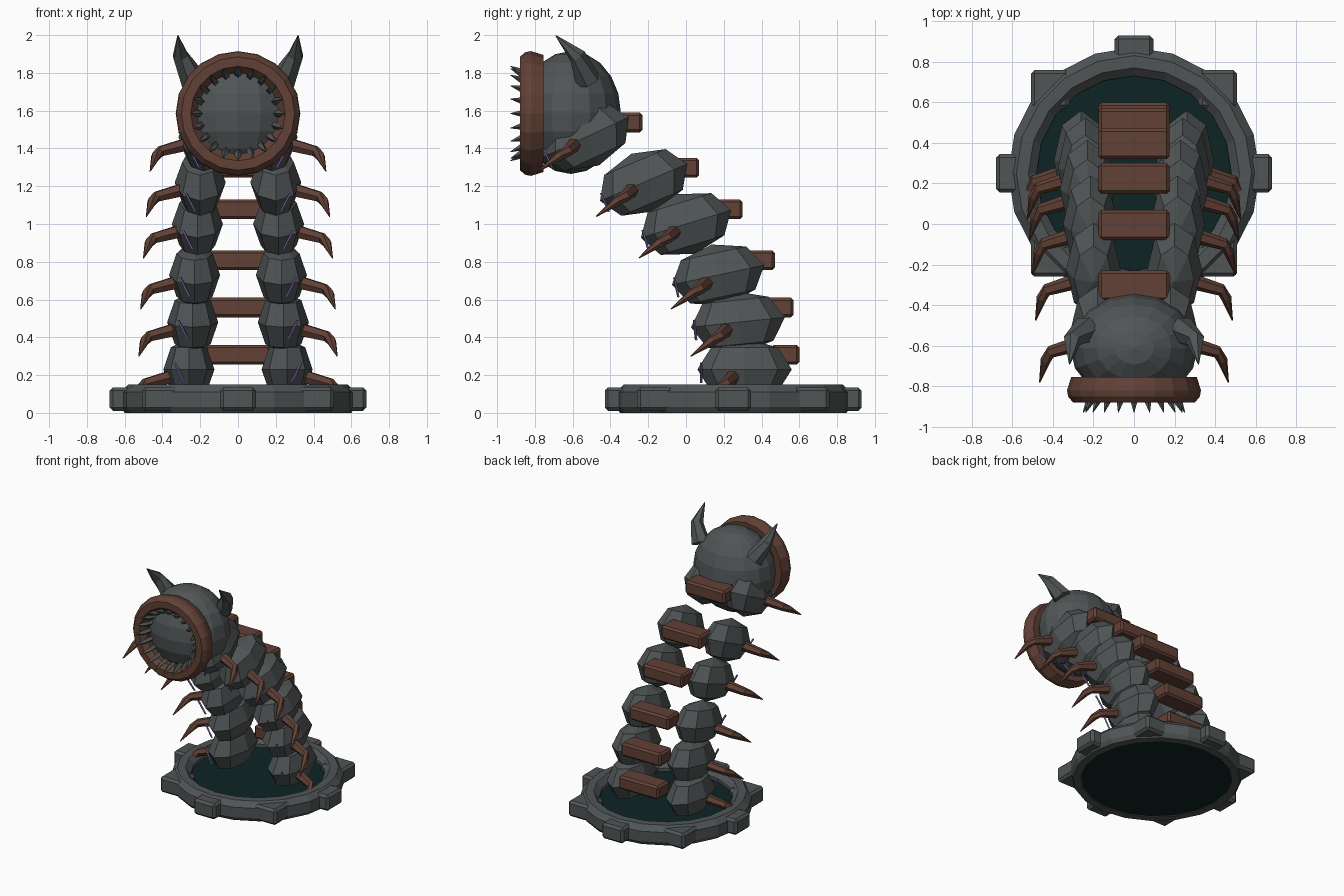
import bpy, bmesh, math
from mathutils import Vector, Matrix

cube = bpy.data.objects.get("Cube")
if cube:
    bpy.data.objects.remove(cube, do_unlink=True)


def material(name, rgb):
    m = bpy.data.materials.new(name)
    m.use_nodes = True
    m.diffuse_color = (*rgb, 1)
    m.node_tree.nodes["Principled BSDF"].inputs["Base Color"].default_value = (*rgb, 1)
    return m


GREY = material("slate grey", (0.08, 0.09, 0.092))
BROWN = material("rust brown", (0.12, 0.052, 0.036))
TEAL = material("dark teal", (0.004, 0.017, 0.017))
PURPLE = material("violet", (0.24, 0.17, 0.48))


def finish(bm, name, mat):
    bmesh.ops.recalc_face_normals(bm, faces=bm.faces)
    me = bpy.data.meshes.new(name)
    bm.to_mesh(me)
    bm.free()
    me.materials.append(mat)
    ob = bpy.data.objects.new(name, me)
    bpy.context.collection.objects.link(ob)
    return ob


def ellipsoid(name, mat, centre, radii, sides, rings, tilt=0):
    bm = bmesh.new()
    bmesh.ops.create_uvsphere(bm, u_segments=sides, v_segments=rings, radius=1)
    bm.transform(Matrix.Translation(centre) @ Matrix.Rotation(tilt, 4, 'X')
                 @ Matrix.Diagonal((*radii, 1)))
    return finish(bm, name, mat)


def block(name, mat, centre, size, bevel):
    bm = bmesh.new()
    bmesh.ops.create_cube(bm, size=1)
    bm.transform(Matrix.Translation(centre) @ Matrix.Diagonal((*size, 1)))
    bmesh.ops.bevel(bm, geom=bm.edges[:], offset=bevel, segments=1, affect='EDGES')
    return finish(bm, name, mat)


def lathe(name, mat, profile, sides, matrix):
    """Closed (radius, height) profile turned about local z."""
    bm = bmesh.new()
    loops = []
    for i in range(sides):
        a = math.tau * i / sides
        loops.append([bm.verts.new((r * math.cos(a), r * math.sin(a), h)) for r, h in profile])
    n = len(profile)
    for i in range(sides):
        p, q = loops[i], loops[(i + 1) % sides]
        for k in range(n):
            bm.faces.new((p[k], q[k], q[(k + 1) % n], p[(k + 1) % n]))
    bm.transform(matrix)
    return finish(bm, name, mat)


def add_spike(bm, points, radii, sides):
    """Tapering tube through the points, capped at both ends."""
    pts = [Vector(p) for p in points]
    loops = []
    for i, p in enumerate(pts):
        d = pts[min(i + 1, len(pts) - 1)] - pts[max(i - 1, 0)]
        rot = d.to_track_quat('Z', 'Y')
        loops.append([bm.verts.new(p + rot @ Vector((radii[i] * math.cos(math.tau * k / sides),
                                                     radii[i] * math.sin(math.tau * k / sides), 0)))
                      for k in range(sides)])
    for p, q in zip(loops, loops[1:]):
        for k in range(sides):
            j = (k + 1) % sides
            bm.faces.new((p[k], p[j], q[j], q[k]))
    bm.faces.new(loops[0])
    bm.faces.new(loops[-1])


def spike(name, mat, points, radii, sides=6):
    bm = bmesh.new()
    add_spike(bm, points, radii, sides)
    return finish(bm, name, mat)


# Base: ring, dark pool and eight blocks
BASE_Y = 0.25
base_at = Matrix.Translation((0, BASE_Y, 0))
lathe("base_ring", GREY, [(0.545, 0), (0.6, 0), (0.62, 0.03), (0.62, 0.11), (0.58, 0.15),
                          (0.52, 0.15), (0.48, 0.11), (0.48, 0.06)], 20, base_at)
bm = bmesh.new()
bmesh.ops.create_cone(bm, cap_ends=True, segments=32, radius1=0.55, radius2=0.53, depth=0.08)
bm.transform(Matrix.Translation((0, BASE_Y, 0.045)))
finish(bm, "base_pool", TEAL)
for i in range(8):
    a = math.tau * i / 8
    block("base_block", GREY, (0.585 * math.cos(a), BASE_Y + 0.585 * math.sin(a), 0.073),
          (0.19, 0.19, 0.125), 0.018)

# Body: paired segments (x, y, z, tilt, y of the rear bar)
segments = [(0.26, 0.31, 0.23, 0, 0.525), (0.24, 0.275, 0.48, 6, 0.495),
            (0.23, 0.17, 0.73, 12, 0.395), (0.215, 0.0, 1.0, 17, 0.225),
            (0.2, -0.225, 1.22, 23, -0.005), (0.18, -0.53, 1.46, 25, -0.305)]
for x, y, z, deg, bar_y in segments:
    tilt = math.radians(deg)
    block("cross_bar", BROWN, (0, bar_y, z + 0.078), (0.35, 0.15, 0.105), 0.015)
    for s, side in ((1, "left"), (-1, "right")):
        c = Vector((s * x, y, z))
        ellipsoid(side + "_segment", GREY, c, (0.135, 0.25, 0.165), 8, 4, tilt)
        # Clawed leg
        spike(side + "_leg", BROWN,
              [c + Vector((s * dx, dy, dz)) for dx, dy, dz in
               ((0.06, -0.05, -0.03), (0.23, -0.10, -0.075), (0.255, -0.14, -0.1), (0.285, -0.25, -0.18))],
              [0.04, 0.03, 0.026, 0.003])
        # Thin glowing rod on the front
        rot = Matrix.Rotation(tilt, 3, 'X')
        spike(side + "_rod", PURPLE,
              [c + rot @ Vector((s * dx, -0.23, dz)) for dx, dz in ((0.025, -0.07), (0.075, 0.035))],
              [0.007, 0.007], 4)

# Head with mouth ring
HEAD_Z = 1.585
ellipsoid("head", GREY, (0, -0.61, HEAD_Z + 0.005), (0.315, 0.265, 0.325), 16, 10)
mouth_at = Matrix.Translation((0, 0, HEAD_Z)) @ Matrix.Rotation(math.pi / 2, 4, 'X')
lathe("mouth_ring", BROWN, [(0.31, 0.755), (0.33, 0.82), (0.325, 0.85), (0.3, 0.88),
                            (0.25, 0.88), (0.215, 0.84), (0.215, 0.76)], 20, mouth_at)

# Teeth fanning out of the mouth
bm = bmesh.new()
for i in range(20):
    a = math.tau * i / 20
    add_spike(bm, [mouth_at @ Vector((r * math.cos(a), r * math.sin(a), h))
                   for r, h in ((0.2, 0.79), (0.22, 0.87), (0.25, 0.928))],
              [0.02, 0.018, 0.002], 4)
finish(bm, "teeth", GREY)

# Horns
for s, side in ((1, "left"), (-1, "right")):
    spike(side + "_horn", GREY,
          [(s * 0.235, -0.52, 1.76), (s * 0.305, -0.575, 1.89), (s * 0.318, -0.69, 1.998)],
          [0.07, 0.045, 0.003])
